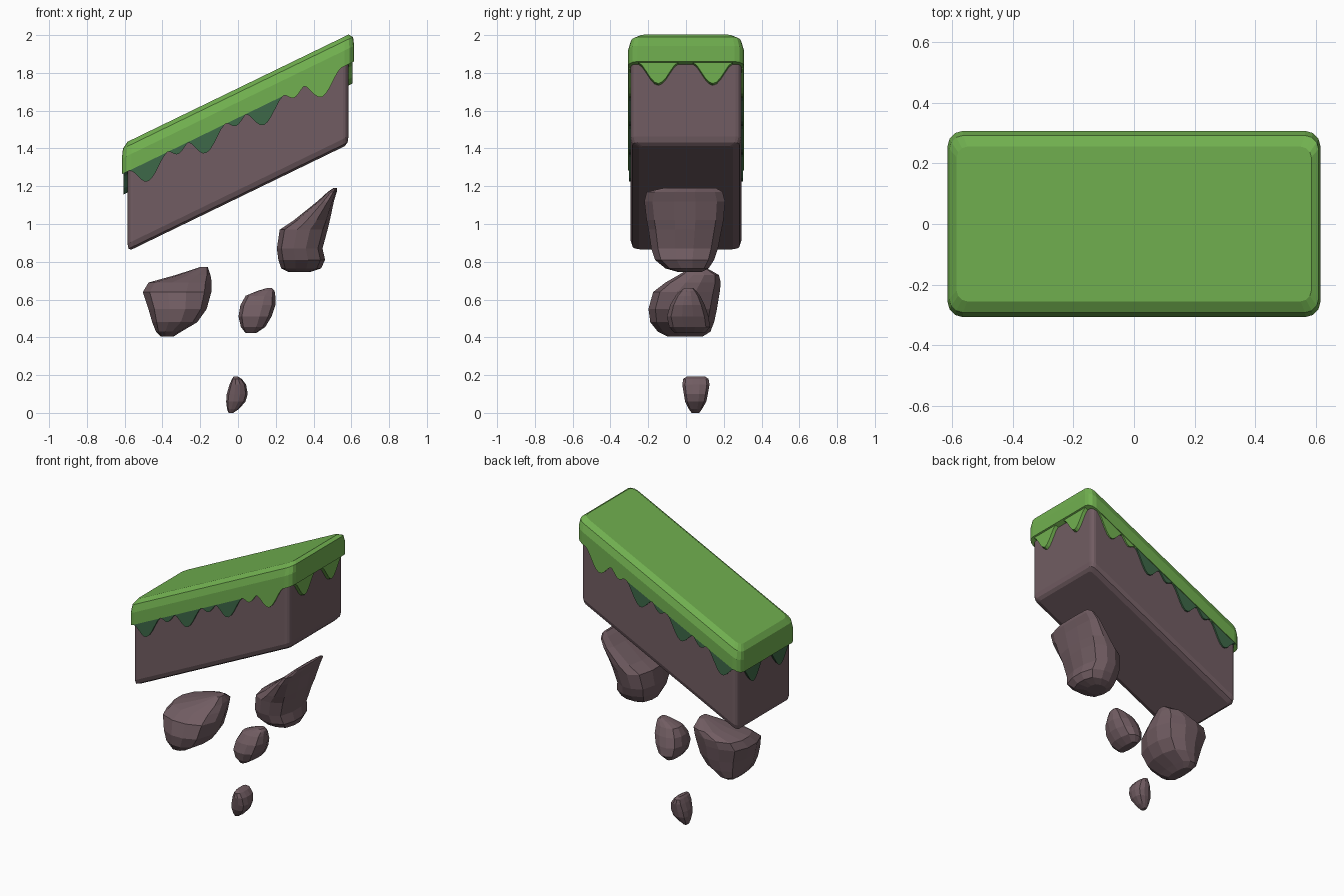
import bpy, bmesh, math

if "Cube" in bpy.data.objects:
    bpy.data.objects.remove(bpy.data.objects["Cube"])

SLOPE = 0.485   # rise of the sloped block along x


def material(name, rgb):
    m = bpy.data.materials.new(name)
    m.diffuse_color = (*rgb, 1)
    m.use_nodes = True
    m.node_tree.nodes["Principled BSDF"].inputs["Base Color"].default_value = m.diffuse_color
    return m


GRASS = material("grass green", (0.165, 0.435, 0.079))
DARK = material("dark grass green", (0.048, 0.140, 0.065))
DIRT = material("brown dirt", (0.165, 0.108, 0.122))


def loft(name, rings, mat, slope=0.0):
    """Skin a stack of closed rings, cap both ends, shear upward along x."""
    bm = bmesh.new()
    rows = [[bm.verts.new((x, y, z + slope * x)) for x, y, z in r] for r in rings]
    n = len(rows[0])
    for a, b in zip(rows, rows[1:]):
        for i in range(n):
            j = (i + 1) % n
            bm.faces.new((a[i], a[j], b[j], b[i]))
    bm.faces.new(rows[0][::-1])
    bm.faces.new(rows[-1])
    bmesh.ops.recalc_face_normals(bm, faces=bm.faces)
    me = bpy.data.meshes.new(name)
    bm.to_mesh(me)
    bm.free()
    me.materials.append(mat)
    ob = bpy.data.objects.new(name, me)
    bpy.context.collection.objects.link(ob)
    return ob


def rounded_rect(hx, hy, r, z, seg=3):
    pts = []
    for k, (sx, sy) in enumerate(((1, 1), (-1, 1), (-1, -1), (1, -1))):
        for i in range(seg + 1):
            a = math.pi / 2 * (k + i / seg)
            pts.append((sx * (hx - r) + r * math.cos(a),
                        sy * (hy - r) + r * math.sin(a), z))
    return pts


# Sloped dirt block with a bevelled underside
loft("dirt_block", [
    rounded_rect(0.565, 0.25, 0.02, 1.138),
    rounded_rect(0.58, 0.283, 0.025, 1.15),
    rounded_rect(0.585, 0.293, 0.03, 1.18),
    rounded_rect(0.585, 0.293, 0.03, 1.60)], DIRT, SLOPE)

# Grass cap with rounded upper edges
loft("grass_cap", [
    rounded_rect(0.615, 0.307, 0.05, 1.562),
    rounded_rect(0.615, 0.307, 0.05, 1.645),
    rounded_rect(0.609, 0.292, 0.045, 1.695),
    rounded_rect(0.585, 0.255, 0.035, 1.719)], GRASS, SLOPE)


def drip(name, centre, width, depth, side, axis):
    """Hanging tongue of grass, a thin rounded plate on one face of the block."""
    prof = [(centre - width / 2, 1.58)]
    for i in range(11):
        t = -1 + i / 5
        prof.append((centre + t * width / 2,
                     1.562 - depth * (0.5 + 0.5 * math.cos(math.pi * t)) ** 0.8))
    prof.append((centre + width / 2, 1.58))
    if axis == "x":
        rings = [[(u, side * d, z) for u, z in prof] for d in (0.28, 0.303)]
    else:
        rings = [[(side * d, u, z) for u, z in prof] for d in (0.57, 0.606)]
    x = centre if axis == "x" else side
    loft(name, rings, DARK if x < 0.2 else GRASS, SLOPE)


# Alternating large and small drips along both long sides
for side, label in ((-1, "front"), (1, "back")):
    for i in range(4):
        drip(f"{label}_large_drip_{i}", -0.475 + 0.307 * i, 0.2, 0.105, side, "x")
    for i in range(3):
        drip(f"{label}_small_drip_{i}", -0.315 + 0.307 * i, 0.11, 0.038, side, "x")

# Two drips on each end
for side, label in ((-1, "left"), (1, "right")):
    for i, y in enumerate((-0.147, 0.142)):
        drip(f"{label}_end_drip_{i}", y, 0.21, 0.112, side, "y")


def rock(name, levels):
    """Faceted rock; each level is z, x min, x max, y min, y max."""
    rings = []
    for z, x0, x1, y0, y1 in levels:
        ring = []
        for i in range(12):
            a = math.tau * (i + 0.5) / 12
            c, s = math.cos(a), math.sin(a)
            k = (abs(c) ** 3 + abs(s) ** 3) ** (-1 / 3)
            ring.append(((x0 + x1) / 2 + c * k * (x1 - x0) / 2,
                         (y0 + y1) / 2 + s * k * (y1 - y0) / 2, z))
        rings.append(ring)
    loft(name, rings, DIRT)


# Falling rocks under the block
rock("left_rock", [
    (0.405, -0.41, -0.34, -0.10, 0.09),
    (0.43, -0.435, -0.30, -0.15, 0.13),
    (0.48, -0.455, -0.215, -0.19, 0.15),
    (0.55, -0.475, -0.165, -0.20, 0.165),
    (0.64, -0.505, -0.14, -0.175, 0.18),
    (0.69, -0.475, -0.138, -0.11, 0.185),
    (0.73, -0.33, -0.145, -0.04, 0.175),
    (0.772, -0.20, -0.16, 0.03, 0.10)])

rock("right_rock", [
    (0.745, 0.27, 0.38, -0.04, 0.08),
    (0.765, 0.228, 0.44, -0.11, 0.12),
    (0.81, 0.213, 0.462, -0.165, 0.15),
    (0.87, 0.205, 0.448, -0.185, 0.17),
    (0.97, 0.22, 0.475, -0.20, 0.19),
    (1.02, 0.295, 0.487, -0.21, 0.20),
    (1.12, 0.42, 0.508, -0.222, 0.208),
    (1.17, 0.475, 0.523, -0.21, 0.195),
    (1.19, 0.505, 0.523, -0.12, 0.16)])

rock("middle_rock", [
    (0.422, 0.04, 0.095, -0.06, 0.10),
    (0.455, 0.015, 0.145, -0.09, 0.128),
    (0.51, 0.002, 0.178, -0.102, 0.12),
    (0.57, 0.012, 0.198, -0.085, 0.10),
    (0.62, 0.04, 0.198, -0.055, 0.075),
    (0.645, 0.10, 0.194, -0.03, 0.055),
    (0.66, 0.15, 0.18, -0.01, 0.04)])

rock("lowest_rock", [
    (0.0, -0.05, -0.025, 0.03, 0.07),
    (0.02, -0.058, 0.005, 0.015, 0.085),
    (0.06, -0.063, 0.04, -0.005, 0.108),
    (0.10, -0.06, 0.052, -0.012, 0.116),
    (0.15, -0.045, 0.043, -0.02, 0.125),
    (0.18, -0.032, 0.02, -0.015, 0.12),
    (0.193, -0.022, -0.002, 0.005, 0.10)])
